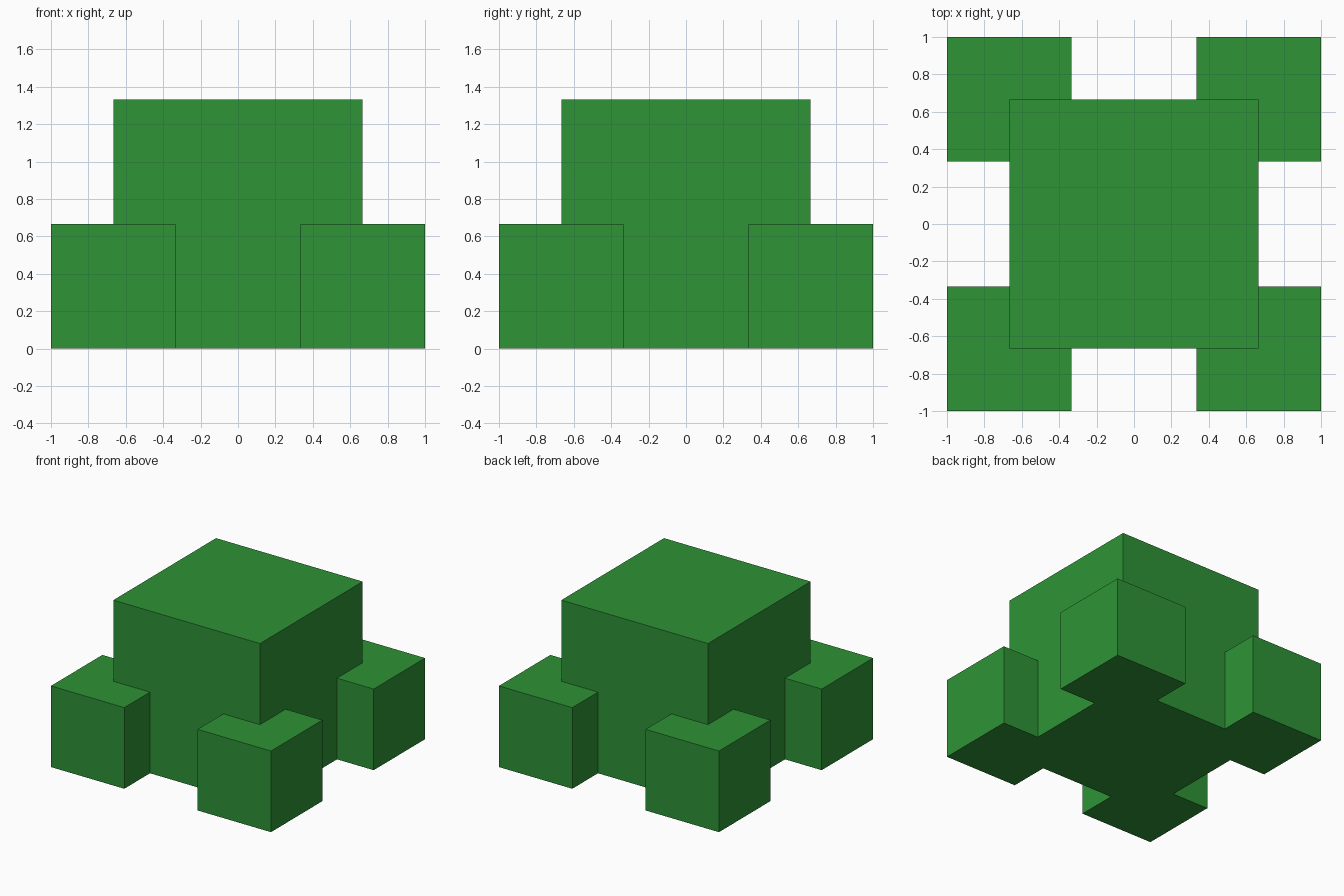
import bpy

if "Cube" in bpy.data.objects:
    bpy.data.objects.remove(bpy.data.objects["Cube"])

green = bpy.data.materials.new("leaf green")
green.diffuse_color = (0.027, 0.292, 0.037, 1)
green.use_nodes = True
green.node_tree.nodes["Principled BSDF"].inputs["Base Color"].default_value = green.diffuse_color


def block(name, x, y, size):
    """Cube of the given size standing on the ground."""
    bpy.ops.mesh.primitive_cube_add(size=size, location=(x, y, size / 2))
    obj = bpy.context.object
    obj.name = name
    obj.data.materials.append(green)
    return obj


U = 1 / 3

# Large central body
block("body", 0, 0, 4 * U)

# Four half-size feet centred on the body's vertical edges
for side, sx in (("left", -1), ("right", 1)):
    for end, sy in (("front", -1), ("back", 1)):
        block(f"{end}_{side}_foot", sx * 2 * U, sy * 2 * U, 2 * U)
